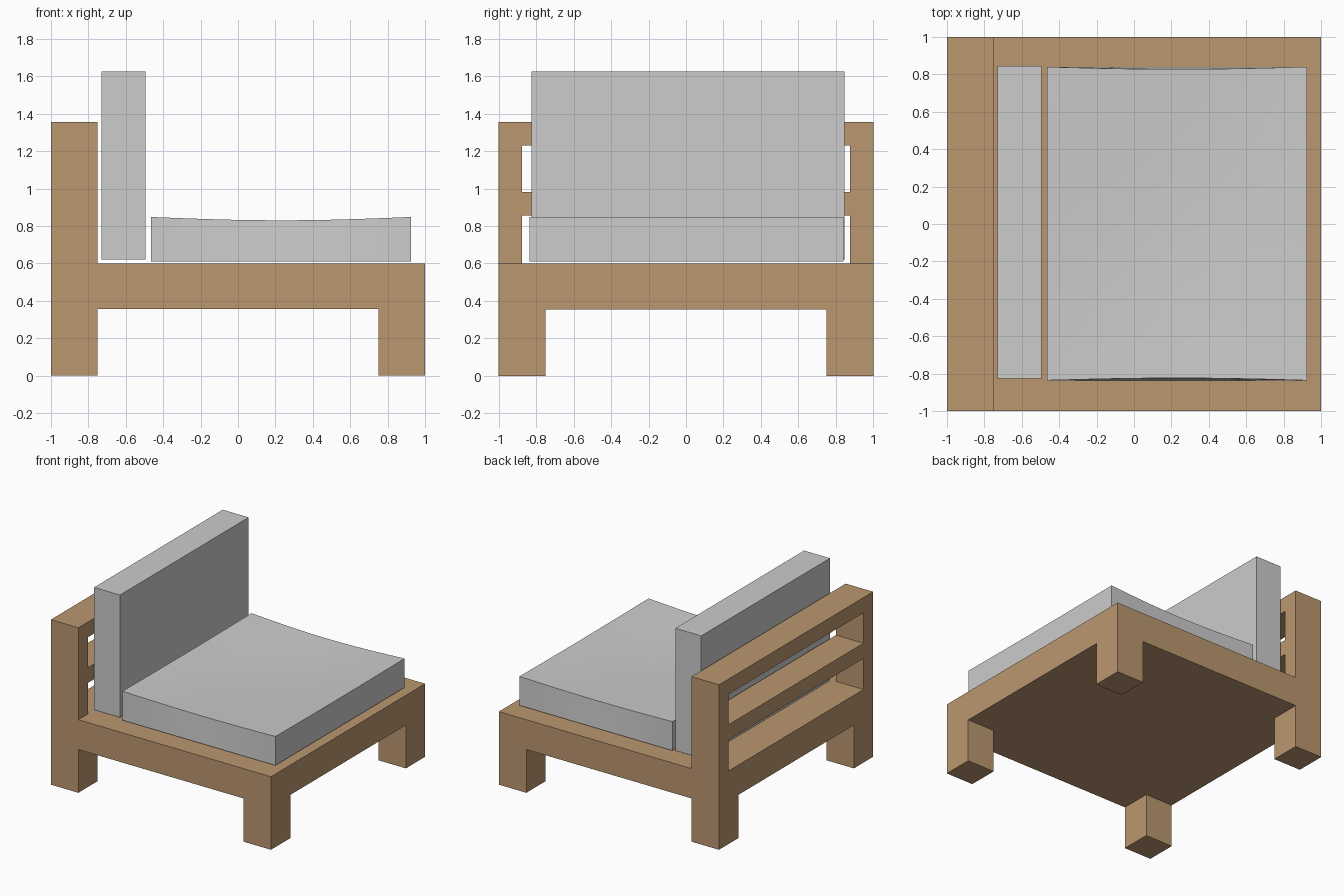
import bpy, bmesh, math

if "Cube" in bpy.data.objects:
    bpy.data.objects.remove(bpy.data.objects["Cube"])


def material(name, rgb):
    m = bpy.data.materials.new(name)
    m.diffuse_color = (*rgb, 1)
    m.use_nodes = True
    m.node_tree.nodes["Principled BSDF"].inputs["Base Color"].default_value = m.diffuse_color
    return m


wood = material("warm wood", (0.497, 0.309, 0.162))
fabric = material("light grey fabric", (0.604, 0.604, 0.604))


def add_object(name, bm, mat):
    bmesh.ops.recalc_face_normals(bm, faces=bm.faces)
    me = bpy.data.meshes.new(name)
    bm.to_mesh(me)
    bm.free()
    me.materials.append(mat)
    ob = bpy.data.objects.new(name, me)
    bpy.context.collection.objects.link(ob)
    return ob


def box(name, x, y, z, mat):
    bm = bmesh.new()
    bmesh.ops.create_cube(bm, size=1)
    for v in bm.verts:
        v.co = [r[0] if c < 0 else r[1] for c, r in zip(v.co, (x, y, z))]
    return add_object(name, bm, mat)


# Seat platform
box("seat_platform", (-1, 1), (-1, 1), (0.355, 0.6), wood)

# Four square legs and the two back posts
for side, y in (("near", (-1, -0.75)), ("far", (0.75, 1))):
    box(f"back_leg_{side}", (-1, -0.75), y, (0, 0.355), wood)
    box(f"front_leg_{side}", (0.75, 1), y, (0, 0.355), wood)
for side, y in (("near", (-1, -0.875)), ("far", (0.875, 1))):
    box(f"back_post_{side}", (-1, -0.75), y, (0.6, 1.355), wood)

# Backrest rails between the posts
box("middle_rail", (-1, -0.75), (-0.875, 0.875), (0.855, 0.98), wood)
box("top_rail", (-1, -0.75), (-0.875, 0.875), (1.23, 1.355), wood)

# Upright back cushion
box("back_cushion", (-0.73, -0.495), (-0.825, 0.845), (0.62, 1.625), fabric)

# Seat cushion: sagging top grid with straight sides dropped to a flat base
bm = bmesh.new()
bmesh.ops.create_grid(bm, x_segments=10, y_segments=10, size=1)
rim = [e for e in bm.edges if e.is_boundary]
new = bmesh.ops.extrude_edge_only(bm, edges=rim)["geom"]
base = {g for g in new if isinstance(g, bmesh.types.BMVert)}
bmesh.ops.holes_fill(bm, edges=[g for g in new if isinstance(g, bmesh.types.BMEdge)], sides=0)
for v in bm.verts:
    u, w = v.co.x, v.co.y
    cu, cw = math.cos(u * math.pi / 2), math.cos(w * math.pi / 2)
    if v in base:
        z = 0.61
    else:
        z = 0.848 - 0.018 * cu - 0.004 * cw - 0.02 * cu * cw
        w *= 1 - 0.015 * cu          # top edges pull in slightly at mid-length
    v.co = (0.23 + 0.695 * u, 0.002 + 0.838 * w, z)
seat = add_object("seat_cushion", bm, fabric)
bpy.context.view_layer.objects.active = seat
seat.select_set(True)
bpy.ops.object.shade_smooth_by_angle(angle=math.radians(30))
